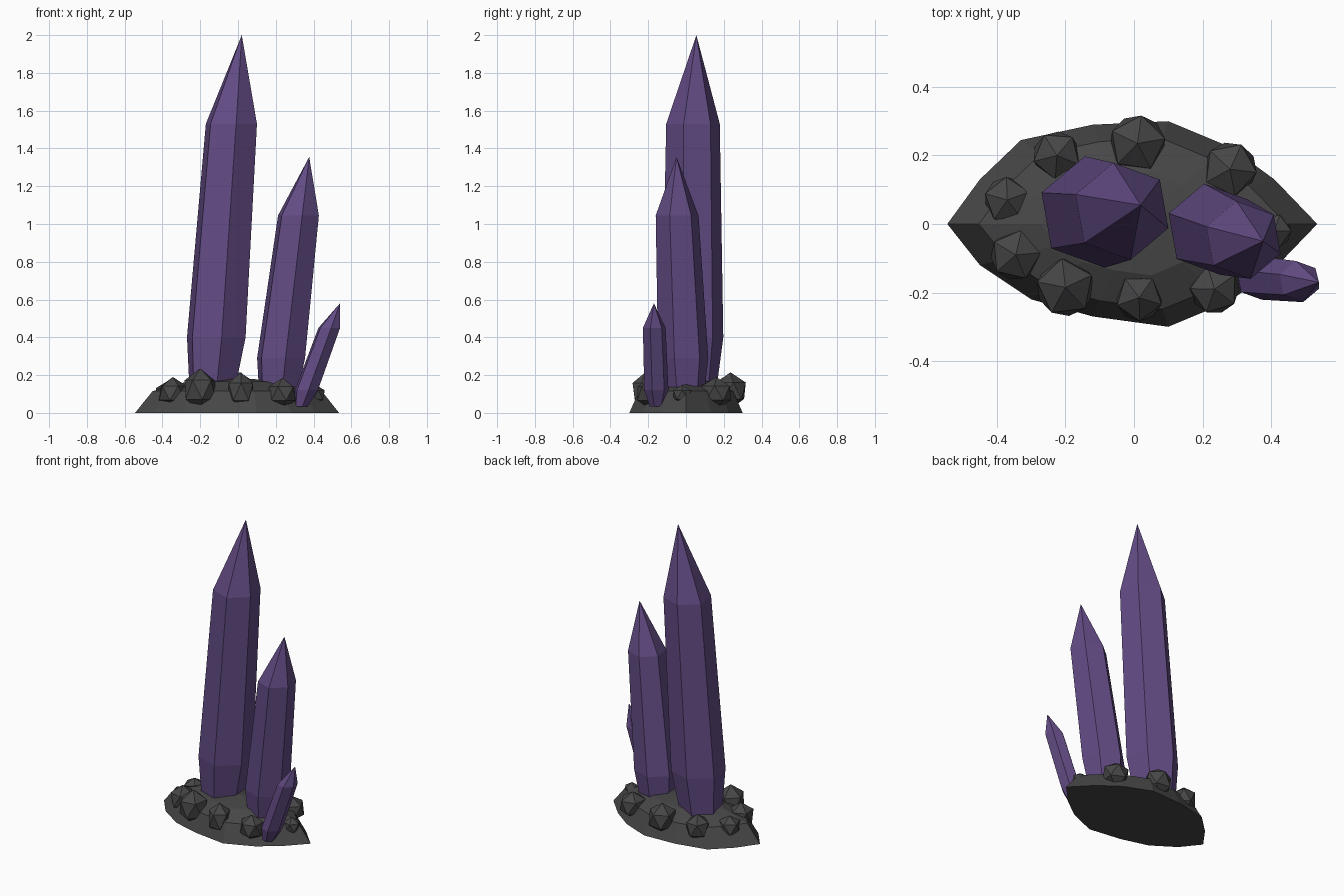
import bpy, bmesh, math
from mathutils import Matrix

if "Cube" in bpy.data.objects:
    bpy.data.objects.remove(bpy.data.objects["Cube"])


def material(name, rgb):
    m = bpy.data.materials.new(name)
    m.diffuse_color = (*rgb, 1)
    m.use_nodes = True
    m.node_tree.nodes["Principled BSDF"].inputs["Base Color"].default_value = m.diffuse_color
    return m


STONE = material("dark_stone", (0.062, 0.062, 0.062))
PURPLE = material("purple_crystal", (0.125, 0.072, 0.235))


def finish(name, bm, mat):
    bmesh.ops.recalc_face_normals(bm, faces=bm.faces)
    me = bpy.data.meshes.new(name)
    bm.to_mesh(me)
    bm.free()
    me.materials.append(mat)
    ob = bpy.data.objects.new(name, me)
    bpy.context.collection.objects.link(ob)


def loft(name, rings, tip, mat):
    """Skin closed rings of points from the bottom up, ending in one tip."""
    bm = bmesh.new()
    loops = [[bm.verts.new(p) for p in ring] for ring in rings]
    bm.faces.new(loops[0])
    n = len(loops[0])
    for a, b in zip(loops, loops[1:]):
        for i in range(n):
            j = (i + 1) % n
            bm.faces.new((a[i], a[j], b[j], b[i]))
    t = bm.verts.new(tip)
    for i in range(n):
        bm.faces.new((loops[-1][i], loops[-1][(i + 1) % n], t))
    finish(name, bm, mat)


# Rocky mound: leaf-shaped outline shrinking upwards
outline = [(0.535, 0), (0.41, 0.13), (0.28, 0.225), (0.10, 0.30), (-0.12, 0.29),
           (-0.33, 0.245), (-0.45, 0.13), (-0.545, 0), (-0.45, -0.12),
           (-0.30, -0.22), (-0.12, -0.27), (0.10, -0.30), (0.28, -0.225), (0.41, -0.13)]
levels = [(1, 0), (0.83, 0.115), (0.5, 0.165)]
loft("rock_mound", [[(x * s, y * s, z) for x, y in outline] for s, z in levels],
     (0, 0, 0.185), STONE)


# Leaning six-sided crystals: rings of (x, y, z, radius), then the tip
def crystal(name, rings, tip):
    angles = [math.radians(40 + 60 * k) for k in range(6)]
    loft(name, [[(x + r * math.cos(a), y + r * math.sin(a), z) for a in angles]
                for x, y, z, r in rings], tip, PURPLE)


crystal("tall_crystal", [(-0.14, 0.035, 0.08, 0.122), (-0.115, 0.035, 0.40, 0.165),
                         (-0.035, 0.037, 1.53, 0.144)], (0.02, 0.055, 2.0))
crystal("middle_crystal", [(0.212, -0.01, 0.08, 0.105), (0.228, -0.015, 0.29, 0.135),
                           (0.32, -0.047, 1.045, 0.115)], (0.377, -0.05, 1.355))
crystal("small_crystal", [(0.335, -0.155, 0.035, 0.038), (0.362, -0.157, 0.12, 0.065),
                          (0.483, -0.168, 0.45, 0.061)], (0.54, -0.17, 0.58))

# Small faceted rocks around the rim: x, y, width radius, bottom, top, turn
rocks = [(-0.37, 0.07, 0.075, 0.03, 0.17, 20), (-0.225, 0.20, 0.078, 0.02, 0.19, 50),
         (0.01, 0.235, 0.092, 0.02, 0.215, 10), (0.28, 0.16, 0.088, 0.02, 0.19, 65),
         (0.41, -0.02, 0.055, 0.04, 0.15, 0), (0.235, -0.19, 0.08, 0.02, 0.185, 35),
         (0.015, -0.215, 0.076, 0.01, 0.215, 55), (-0.20, -0.185, 0.094, 0.01, 0.235, 25),
         (-0.345, -0.09, 0.082, 0.02, 0.19, 5)]
for i, (x, y, r, lo, hi, turn) in enumerate(rocks):
    bm = bmesh.new()
    bmesh.ops.create_icosphere(
        bm, subdivisions=1, radius=1,
        matrix=Matrix.Translation((x, y, (lo + hi) / 2))
        @ Matrix.Rotation(math.radians(turn), 4, "Z")
        @ Matrix.Diagonal((r, r, (hi - lo) / 2, 1)))
    finish(f"rim_rock_{i + 1}", bm, STONE)
